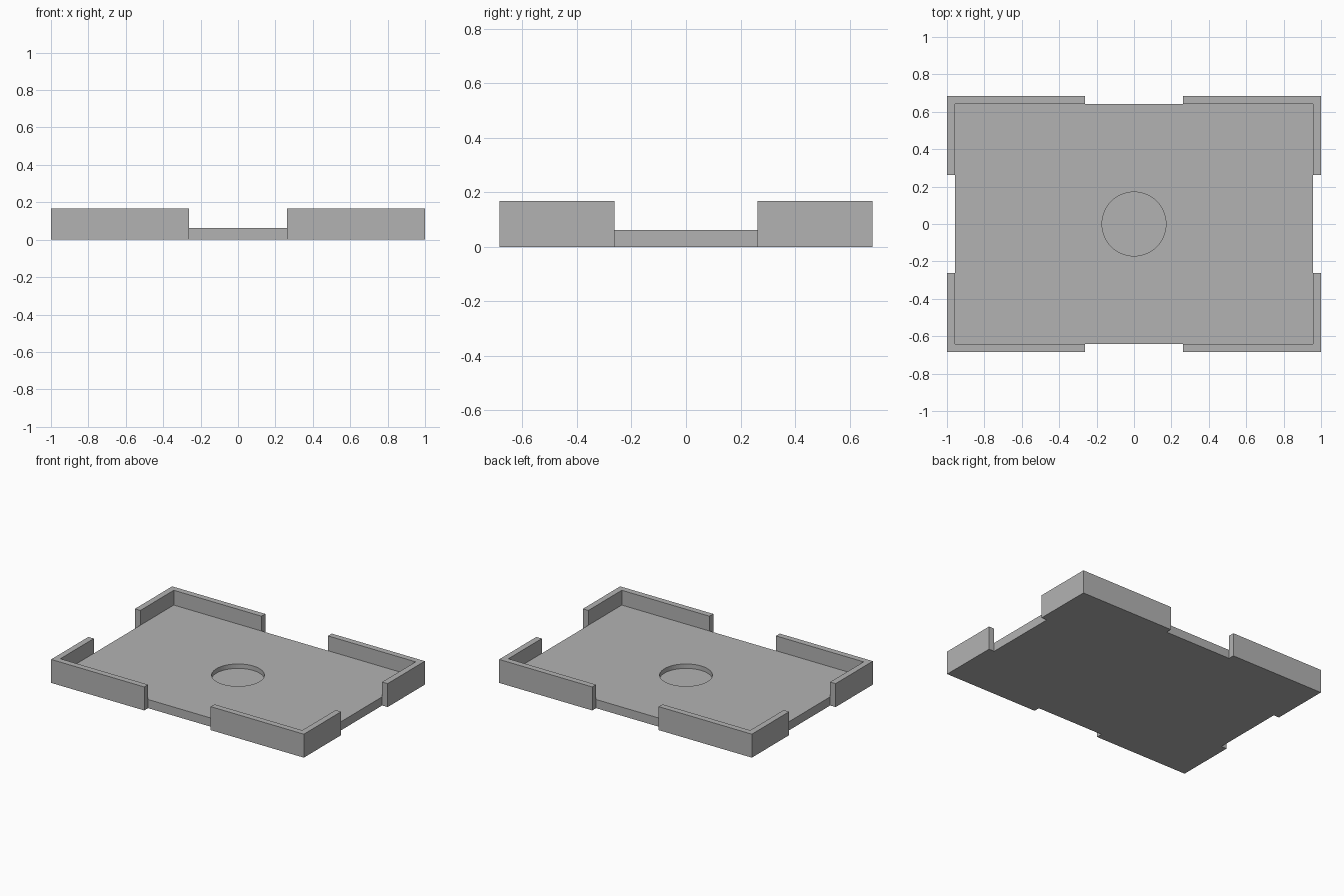
import bpy
import bmesh
from mathutils import Matrix

cube = bpy.data.objects.get("Cube")
if cube:
    bpy.data.objects.remove(cube, do_unlink=True)

# Overall sizes
HALF_X, HALF_Y, WALL = 1.0, 0.684, 0.043
SLAB_H, WALL_H, GAP = 0.062, 0.168, 0.263
HOLE_R, HOLE_FLOOR = 0.171, 0.03
IN_X, IN_Y = HALF_X - WALL, HALF_Y - WALL

grey = bpy.data.materials.new("plain grey")
grey.use_nodes = True
colour = (0.45, 0.45, 0.45, 1)
grey.diffuse_color = colour
grey.node_tree.nodes["Principled BSDF"].inputs["Base Color"].default_value = colour


def add_object(name, bm):
    bmesh.ops.recalc_face_normals(bm, faces=bm.faces)
    mesh = bpy.data.meshes.new(name)
    bm.to_mesh(mesh)
    bm.free()
    mesh.materials.append(grey)
    obj = bpy.data.objects.new(name, mesh)
    bpy.context.collection.objects.link(obj)
    return obj


def extrude_profile(name, points, height):
    bm = bmesh.new()
    face = bm.faces.new([bm.verts.new((x, y, 0)) for x, y in points])
    top = bmesh.ops.extrude_face_region(bm, geom=[face])["geom"]
    verts = [v for v in top if isinstance(v, bmesh.types.BMVert)]
    bmesh.ops.translate(bm, verts=verts, vec=(0, 0, height))
    return add_object(name, bm)


# Base slab with a round blind recess in the middle
slab = extrude_profile("base_slab", [(-IN_X, -IN_Y), (IN_X, -IN_Y), (IN_X, IN_Y), (-IN_X, IN_Y)], SLAB_H)
bm = bmesh.new()
bmesh.ops.create_cone(bm, cap_ends=True, segments=64, radius1=HOLE_R, radius2=HOLE_R, depth=0.2,
                      matrix=Matrix.Translation((0, 0, HOLE_FLOOR + 0.1)))
cutter = add_object("recess_cutter", bm)
cutter.hide_render = True
cut = slab.modifiers.new("recess", "BOOLEAN")
cut.operation = "DIFFERENCE"
cut.solver = "EXACT"
cut.object = cutter
bpy.context.view_layer.objects.active = slab
bpy.ops.object.modifier_apply(modifier=cut.name)
bpy.data.objects.remove(cutter, do_unlink=True)

# L-shaped corner walls, mirrored to all four corners
corner = [(GAP, HALF_Y), (GAP, IN_Y), (IN_X, IN_Y), (IN_X, GAP), (HALF_X, GAP), (HALF_X, HALF_Y)]
for side, sx in (("left", 1), ("right", -1)):
    for end, sy in (("back", 1), ("front", -1)):
        extrude_profile(f"{end}_{side}_corner_wall", [(x * sx, y * sy) for x, y in corner], WALL_H)
